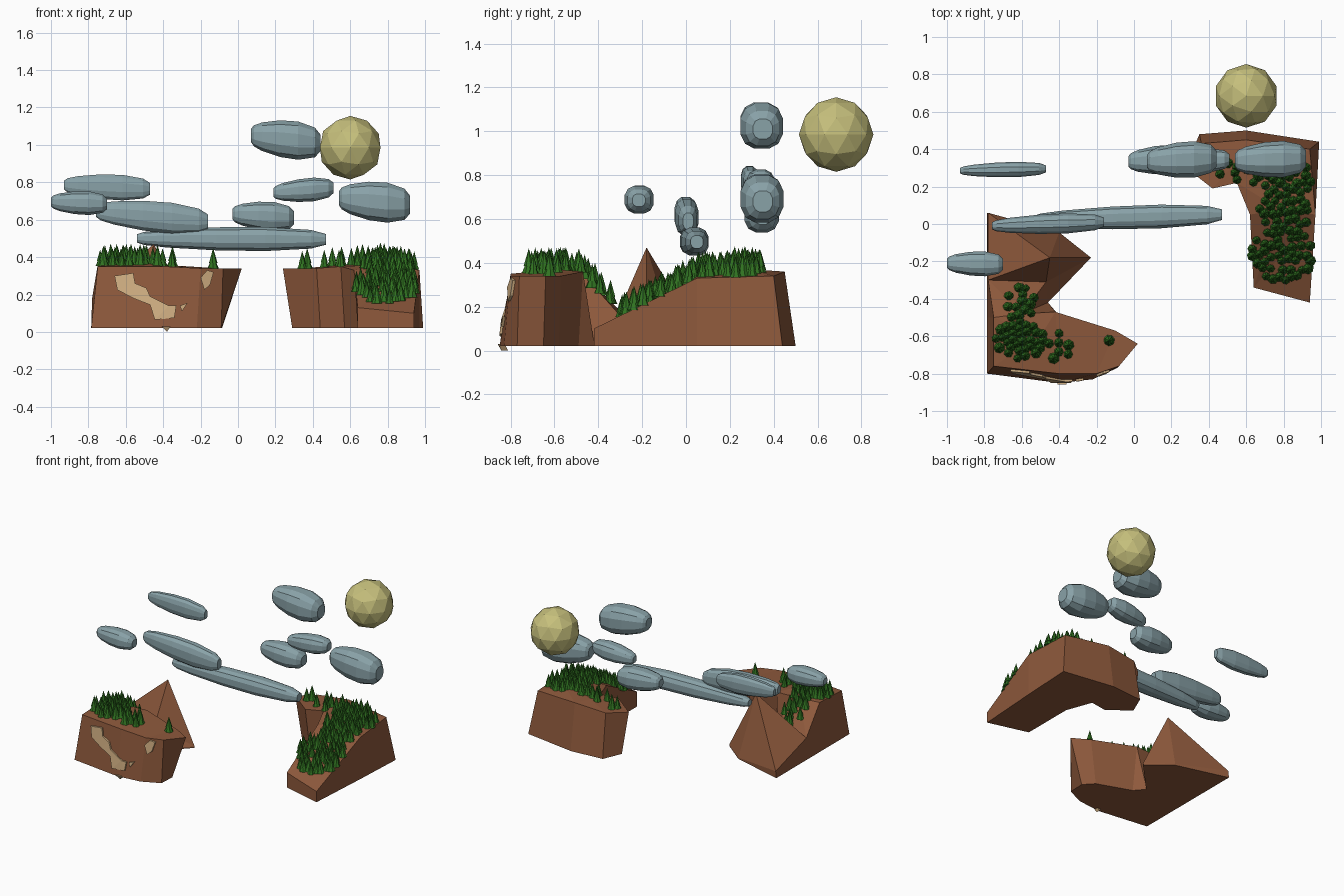
import bpy, bmesh, math, random
from mathutils import Vector, Matrix
from mathutils.geometry import delaunay_2d_cdt
from mathutils.bvhtree import BVHTree

if "Cube" in bpy.data.objects:
    bpy.data.objects.remove(bpy.data.objects["Cube"])

random.seed(4)


def material(name, rgb):
    m = bpy.data.materials.new(name)
    m.diffuse_color = (*rgb, 1)
    m.use_nodes = True
    m.node_tree.nodes["Principled BSDF"].inputs["Base Color"].default_value = m.diffuse_color
    return m


EARTH = material("earth", (0.27, 0.10, 0.045))
SAND = material("sandstone", (0.62, 0.42, 0.22))
LEAF = material("leaf", (0.03, 0.17, 0.015))
CLOUD = material("cloud", (0.25, 0.36, 0.39))
SUN = material("sun", (0.56, 0.52, 0.20))


def finish(bm, name, mat):
    bmesh.ops.recalc_face_normals(bm, faces=bm.faces)
    me = bpy.data.meshes.new(name)
    bm.to_mesh(me)
    me.materials.append(mat)
    ob = bpy.data.objects.new(name, me)
    bpy.context.collection.objects.link(ob)
    tree = BVHTree.FromBMesh(bm)
    bm.free()
    return tree


def island(name, rim, base, inner):
    """Triangulated top through rim and inner points, walls down to a flat base."""
    n = len(rim)
    pts = [Vector(p) for p in rim + inner]
    res = delaunay_2d_cdt([p.xy for p in pts], [(i, (i + 1) % n) for i in range(n)], [], 1, 1e-5)
    origin = [o[0] for o in res[3]]
    bm = bmesh.new()
    top = [bm.verts.new(p) for p in pts]
    low = [bm.verts.new((x, y, 0.02)) for x, y in base]
    for f in res[2]:
        bm.faces.new([top[origin[i]] for i in f])
    for i in range(n):
        j = (i + 1) % n
        bm.faces.new((top[i], top[j], low[j], low[i]))
    bm.faces.new(low)
    return finish(bm, name, EARTH)


# Left island with plateau, valley and sharp peak
left = island(
    "left_island",
    [(-.78, .06, .07), (-.40, -.045, .03), (-.23, -.18, .03), (-.46, -.42, .04),
     (-.42, -.47, .36), (-.10, -.57, .34), (.02, -.64, .34), (-.08, -.76, .34),
     (-.20, -.80, .34), (-.40, -.80, .35), (-.75, -.76, .35), (-.75, -.50, .36),
     (-.78, -.30, .18)],
    [(-.785, .06), (-.40, -.045), (-.23, -.18), (-.46, -.42), (-.40, -.49), (-.15, -.58),
     (-.085, -.65), (-.09, -.77), (-.22, -.83), (-.40, -.85), (-.785, -.80), (-.785, -.50),
     (-.785, -.30)],
    [(-.45, -.18, .47), (-.47, -.31, .17), (-.5, -.6, .37), (-.6, -.48, .36)])

# Right island with plateau and a front ramp
right = island(
    "right_island",
    [(.94, -.42, .10), (.97, .05, .33), (.94, .40, .34), (.60, .45, .36), (.36, .43, .34),
     (.24, .33, .34), (.42, .19, .34), (.55, .22, .35), (.62, .05, .33), (.64, -.34, .13)],
    [(.94, -.42), (.97, .05), (.99, .44), (.60, .50), (.35, .48), (.29, .34), (.44, .22),
     (.57, .24), (.64, .05), (.64, -.34)],
    [(.78, .08, .36), (.78, .30, .37), (.55, .34, .36)])

# Pale stone slabs on the front cliff, outlines drawn in x and z
SLABS = [
    [(-.66, .30), (-.56, .315), (-.55, .26), (-.49, .235), (-.47, .19), (-.37, .14), (-.33, .14),
     (-.34, .075), (-.445, .065), (-.47, .145), (-.56, .18), (-.645, .225)],
    [(-.31, .14), (-.27, .155), (-.30, .11)],
    [(-.20, .29), (-.165, .33), (-.13, .32), (-.15, .25), (-.18, .225)],
    [(-.41, .03), (-.36, .03), (-.38, 0)],
]
bm = bmesh.new()
for outline in SLABS:
    verts = []
    for x, z in outline:
        hit = left.ray_cast(Vector((x, -2, z)), Vector((0, 1, 0)))[0]
        y = hit.y if hit else -.83
        verts.append(bm.verts.new((x, y - .012, z)))
    face = bm.faces.new(verts)
    ext = bmesh.ops.extrude_face_region(bm, geom=[face], use_keep_orig=True)
    bmesh.ops.translate(bm, vec=(0, .03, 0),
                        verts=[v for v in ext["geom"] if isinstance(v, bmesh.types.BMVert)])
bmesh.ops.triangulate(bm, faces=bm.faces)
finish(bm, "cliff_stone", SAND)


# Conifers scattered in elliptical groves: centre x, centre y, radius x, radius y, count
def forest(name, ground, groves):
    bm = bmesh.new()
    placed = []
    for cx, cy, rx, ry, count in groves:
        made = 0
        for _ in range(count * 30):
            if made == count:
                break
            a, r = random.uniform(0, math.tau), math.sqrt(random.random())
            p = Vector((cx + rx * r * math.cos(a), cy + ry * r * math.sin(a)))
            if any((p - q).length < .031 for q in placed):
                continue
            hit = ground.ray_cast(Vector((p.x, p.y, 2)), Vector((0, 0, -1)))[0]
            if not hit or hit.z < .09:
                continue
            placed.append(p)
            made += 1
            s = random.uniform(.8, 1.1)
            for base, height, radius in ((0, .07, .030), (.03, .075, .022)):
                m = (Matrix.Translation(hit + Vector((0, 0, (base + height / 2 - .004) * s)))
                     @ Matrix.Rotation(random.random() * 3, 4, "Z"))
                bmesh.ops.create_cone(bm, cap_ends=True, segments=7, radius1=radius * s,
                                      radius2=0, depth=height * s, matrix=m)
    finish(bm, name, LEAF)


forest("left_trees", left, [(-.61, -.62, .13, .10, 36), (-.60, -.43, .08, .10, 13),
                            (-.40, -.65, .08, .09, 7), (-.13, -.62, .005, .005, 1)])
forest("right_trees", right, [(.79, -.16, .17, .15, 44), (.80, .04, .14, .12, 26),
                              (.82, .23, .13, .12, 26), (.62, .27, .10, .05, 8),
                              (.43, .29, .10, .07, 4)])


# Clouds: tapered rounded tubes along x
def cloud(i, x0, x1, y0, y1, z0, z1, ry, rz, sides=12):
    bm = bmesh.new()
    rings = []
    for t, r in ((0, .35), (.04, .55), (.16, .75), (.42, .96), (.68, 1), (.92, .78), (1, .45)):
        c = Vector((x0 + (x1 - x0) * t, y0 + (y1 - y0) * t, z0 + (z1 - z0) * t))
        ring = []
        for k in range(sides):
            a = math.tau * (k + .5) / sides
            ca, sa = math.cos(a), math.sin(a)
            ring.append(bm.verts.new(c + Vector((
                0, math.copysign(abs(ca) ** .8, ca) * ry * r,
                math.copysign(abs(sa) ** .8, sa) * rz * r))))
        rings.append(ring)
    for a, b in zip(rings, rings[1:]):
        for k in range(sides):
            j = (k + 1) % sides
            bm.faces.new((a[k], a[j], b[j], b[k]))
    bm.faces.new(rings[0])
    bm.faces.new(rings[-1])
    finish(bm, f"cloud_{i}", CLOUD)


for i, spec in enumerate([
    (-.54, .47, .02, .05, .50, .495, .065, .066),
    (-.76, -.16, -.01, .01, .645, .59, .055, .085),
    (-1.0, -.70, -.21, -.215, .695, .685, .068, .065),
    (-.93, -.47, .285, .295, .785, .765, .042, .07),
    (.07, .44, .335, .35, 1.05, 1.01, .10, .105),
    (.19, .51, .33, .345, .745, .77, .065, .065),
    (-.03, .30, .335, .35, .63, .61, .08, .08),
    (.54, .92, .34, .35, .715, .68, .10, .11),
], 1):
    cloud(i, *spec)

# Faceted sun
bm = bmesh.new()
bmesh.ops.create_icosphere(bm, subdivisions=2, radius=.17,
                           matrix=Matrix.Translation((.6, .685, .985)))
finish(bm, "sun", SUN)
